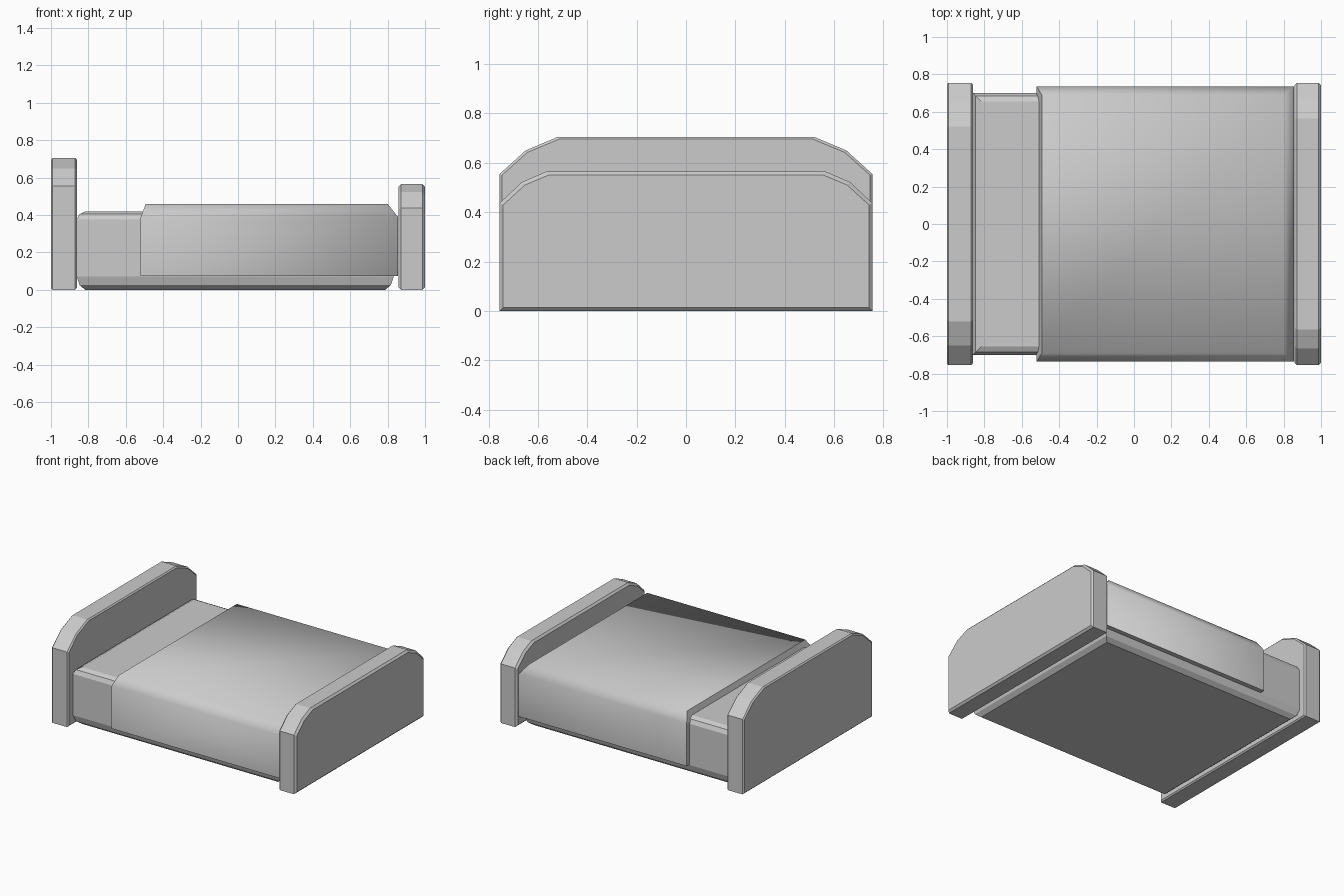
import bpy, bmesh

if "Cube" in bpy.data.objects:
    bpy.data.objects.remove(bpy.data.objects["Cube"])


def loft(name, rings):
    """Skin a stack of matching closed rings and cap both ends."""
    bm = bmesh.new()
    loops = [[bm.verts.new(p) for p in ring] for ring in rings]
    n = len(loops[0])
    for a, b in zip(loops, loops[1:]):
        for i in range(n):
            j = (i + 1) % n
            bm.faces.new((a[i], a[j], b[j], b[i]))
    bm.faces.new(loops[0])
    bm.faces.new(loops[-1])
    bmesh.ops.recalc_face_normals(bm, faces=bm.faces)
    mesh = bpy.data.meshes.new(name)
    bm.to_mesh(mesh)
    bm.free()
    obj = bpy.data.objects.new(name, mesh)
    bpy.context.collection.objects.link(obj)
    return obj


def rect(x0, x1, y, z):
    return [(x0, -y, z), (x1, -y, z), (x1, y, z), (x0, y, z)]


def board(name, x0, x1, half, bevel):
    """End board: mirrored outline with a small chamfer on both faces."""
    outline = half + [(-y, z) for y, z in reversed(half)]
    top = max(z for _, z in half)
    sy, sz = 1 - bevel / 0.755, 1 - 2 * bevel / top

    def ring(x, inset):
        if not inset:
            return [(x, y, z) for y, z in outline]
        return [(x, y * sy, top / 2 + (z - top / 2) * sz) for y, z in outline]

    return loft(name, [ring(x0, True), ring(x0 + bevel, False),
                       ring(x1 - bevel, False), ring(x1, True)])


# End boards
board("headboard", -1.0, -0.862, [(0.755, 0), (0.755, 0.555), (0.65, 0.65), (0.52, 0.705)], 0.009)
board("footboard", 0.857, 1.0, [(0.755, 0), (0.755, 0.437), (0.665, 0.522), (0.565, 0.565)], 0.014)

# Mattress with chamfered top and bottom
steps = [(0, 0.045), (0.025, 0.015), (0.07, 0), (0.375, 0), (0.405, 0.015), (0.42, 0.045)]
loft("mattress", [rect(-0.862 + d, 0.832 - d, 0.70 - d, z) for z, d in steps])

# Blanket draped over the sides and foot end, softly shaded
blanket = loft("blanket", [rect(-0.52, 0.855, 0.735, 0.075),
                           rect(-0.52, 0.855, 0.735, 0.39),
                           rect(-0.493, 0.80, 0.69, 0.46)])
mesh = blanket.data
for p in mesh.polygons:
    p.use_smooth = p.normal.z > -0.5 and p.normal.x > -0.5
flat_edges = {k for p in mesh.polygons if not p.use_smooth for k in p.edge_keys}
for e in mesh.edges:
    e.use_edge_sharp = e.key in flat_edges
